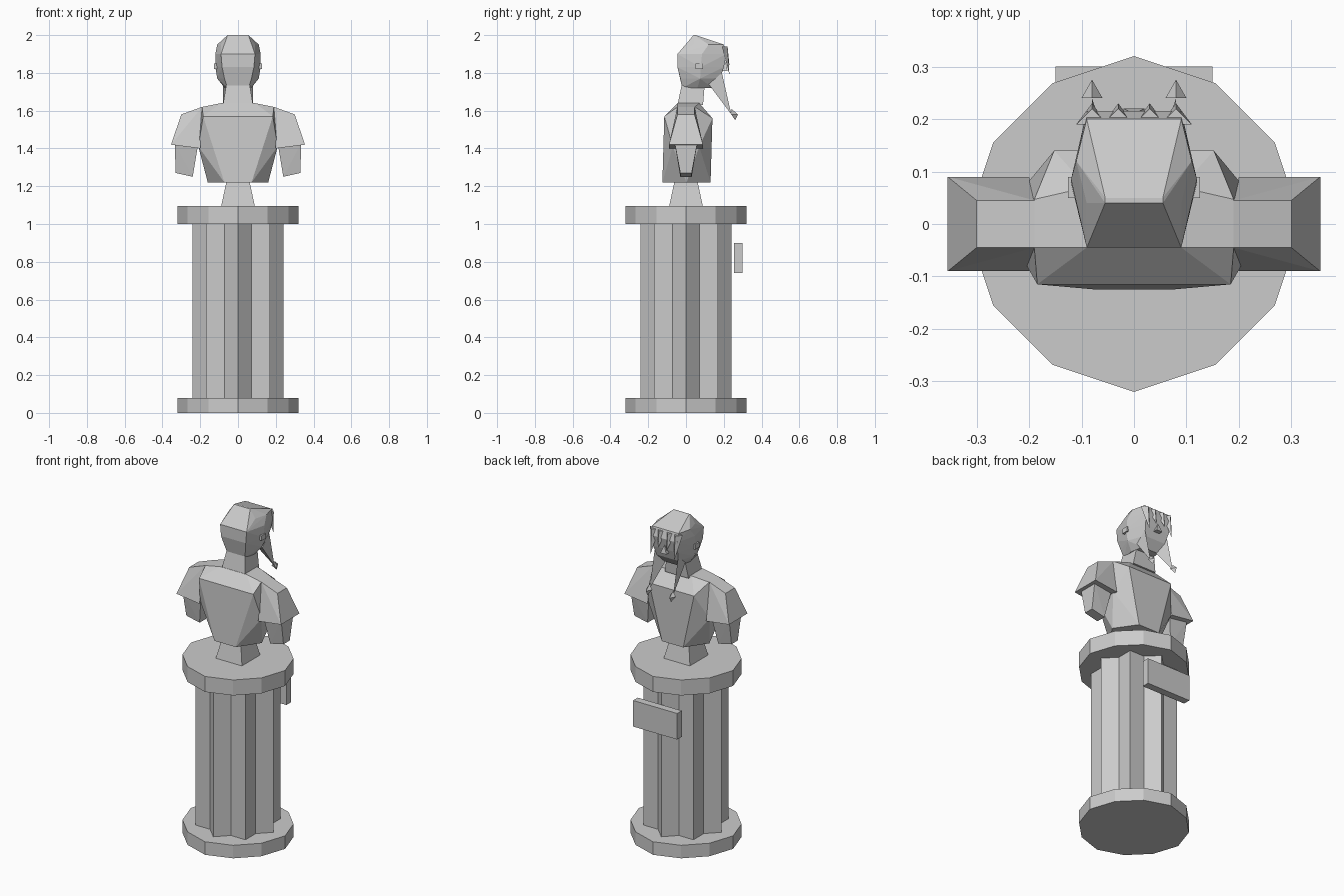
import bpy, bmesh, math

cube = bpy.data.objects.get("Cube")
if cube:
    bpy.data.objects.remove(cube, do_unlink=True)

grey = (0.6, 0.6, 0.6, 1)
stone = bpy.data.materials.new("grey_stone")
stone.use_nodes = True
stone.diffuse_color = grey
stone.node_tree.nodes["Principled BSDF"].inputs["Base Color"].default_value = grey


def finish(name, bm):
    bmesh.ops.recalc_face_normals(bm, faces=bm.faces)
    mesh = bpy.data.meshes.new(name)
    bm.to_mesh(mesh)
    bm.free()
    mesh.materials.append(stone)
    obj = bpy.data.objects.new(name, mesh)
    bpy.context.collection.objects.link(obj)


def hull(name, points):
    """Faceted solid around a few corner points."""
    bm = bmesh.new()
    for point in points:
        bm.verts.new(point)
    bmesh.ops.convex_hull(bm, input=bm.verts[:])
    loose = [v for v in bm.verts if not v.link_faces]
    bmesh.ops.delete(bm, geom=loose, context='VERTS')
    bmesh.ops.dissolve_limit(bm, angle_limit=0.01, verts=bm.verts[:], edges=bm.edges[:])
    finish(name, bm)


def section(z, width, back, front, flat=1.0):
    """Six-sided cross-section; flat is the share of the width kept at back and front."""
    middle = (back + front) / 2
    half = [(flat * width, back, z), (width, middle, z), (flat * width, front, z)]
    return half + [(-x, y, z) for x, y, z in half]


def loft(name, *sections):
    hull(name, [point for s in sections for point in section(*s)])


def pair(name, points):
    """The same solid on the left and the right side."""
    for side, sign in (("left", 1), ("right", -1)):
        hull(f"{side}_{name}", [(sign * x, y, z) for x, y, z in points])


def limb(name, profile):
    """Side profile of x, z and half depth, equal towards the back and the front."""
    pair(name, [(x, sign * depth, z) for x, z, depth in profile for sign in (-1, 1)])


def spike(root, tip, radius):
    """Corners of a tapering three-sided lock of hair."""
    x, y, z = root
    return [(x - radius, y, z), (x + radius, y, z), (x, y + radius, z), tip]


def column(name, radii, bottom, top):
    """Upright prism whose corner radii repeat around the circle."""
    bm = bmesh.new()
    corners = []
    for i, radius in enumerate(radii):
        angle = math.tau * i / len(radii)
        corners.append(bm.verts.new((radius * math.cos(angle), radius * math.sin(angle), bottom)))
    face = bm.faces.new(corners)
    extruded = bmesh.ops.extrude_face_region(bm, geom=[face])["geom"]
    for vert in [e for e in extruded if isinstance(e, bmesh.types.BMVert)]:
        vert.co.z = top
    finish(name, bm)


# Pedestal: two slabs, a shaft shaped like two crossed squares, and a plaque
slab = [0.32, 0.31, 0.31] * 4
crossed_squares = [0.24, 0.24 * math.cos(math.pi / 4) / math.cos(math.pi / 8)] * 8
column("pedestal_base", slab, 0, 0.08)
column("pedestal_shaft", crossed_squares, 0.08, 1)
column("pedestal_top", slab, 1, 1.095)
loft("plaque", (0.74, 0.15, 0.255, 0.3), (0.9, 0.15, 0.255, 0.3))

# Tapered foot under the bust
loft("bust_foot", (1.09, 0.09, -0.09, 0.09), (1.23, 0.06, -0.06, 0.06))

# Torso, with the chest towards the plaque side
loft("torso",
     (1.22, 0.16, -0.125, 0.13, 0.45),
     (1.41, 0.21, -0.07, 0.07),
     (1.57, 0.19, -0.115, 0.05, 0.97),
     (1.56, 0.19, -0.04, 0.14, 0.8),
     (1.62, 0.19, -0.045, 0.047),
     (1.64, 0.09, -0.045, 0.07))

# Sleeves and cut-off arms
limb("sleeve", [(0.19, 1.62, 0.045), (0.3, 1.58, 0.045), (0.355, 1.42, 0.09), (0.2, 1.4, 0.09)])
limb("arm", [(0.21, 1.43, 0.06), (0.335, 1.43, 0.06), (0.33, 1.27, 0.03), (0.24, 1.25, 0.03)])

# Neck and head, the head leaning towards the face
loft("neck", (1.63, 0.08, -0.045, 0.09), (1.75, 0.06, -0.02, 0.1))
loft("head",
     (1.72, 0.07, -0.02, 0.14, 0.8),
     (1.77, 0.11, -0.03, 0.18, 0.65),
     (1.83, 0.12, -0.045, 0.2, 0.7),
     (1.9, 0.12, -0.045, 0.215, 0.75),
     (1.95, 0.11, 0.04, 0.2, 0.82),
     (2, 0.055, 0.04, 0.05))
loft("nose", (1.81, 0.02, 0.18, 0.22), (1.86, 0, 0.18, 0.21))

# Ears
pair("ear", [(x, y, z) for x in (0.1, 0.126) for y in (0.05, 0.09) for z in (1.82, 1.85)])

# Fringe locks over the forehead, longer towards the temples
for name, x in (("inner_fringe_lock", 0.03), ("outer_fringe_lock", 0.08)):
    pair(name, spike((x, 0.19, 1.94), (x, 0.23, 1.87 - x), 0.03))

# Long side strands, broad at the jaw and ending in beads
bead = (0.08, 0.24, 1.58)
jaw = (0.06, 0.12, 1.74)
temple = (0.08, 0.19, 1.8)
pair("strand", spike(jaw, bead, 0.02) + [temple])
pair("bead", spike(bead, (0.08, 0.26, 1.55), 0.02) + [(0.08, 0.24, 1.61), (0.08, 0.275, 1.58)])
